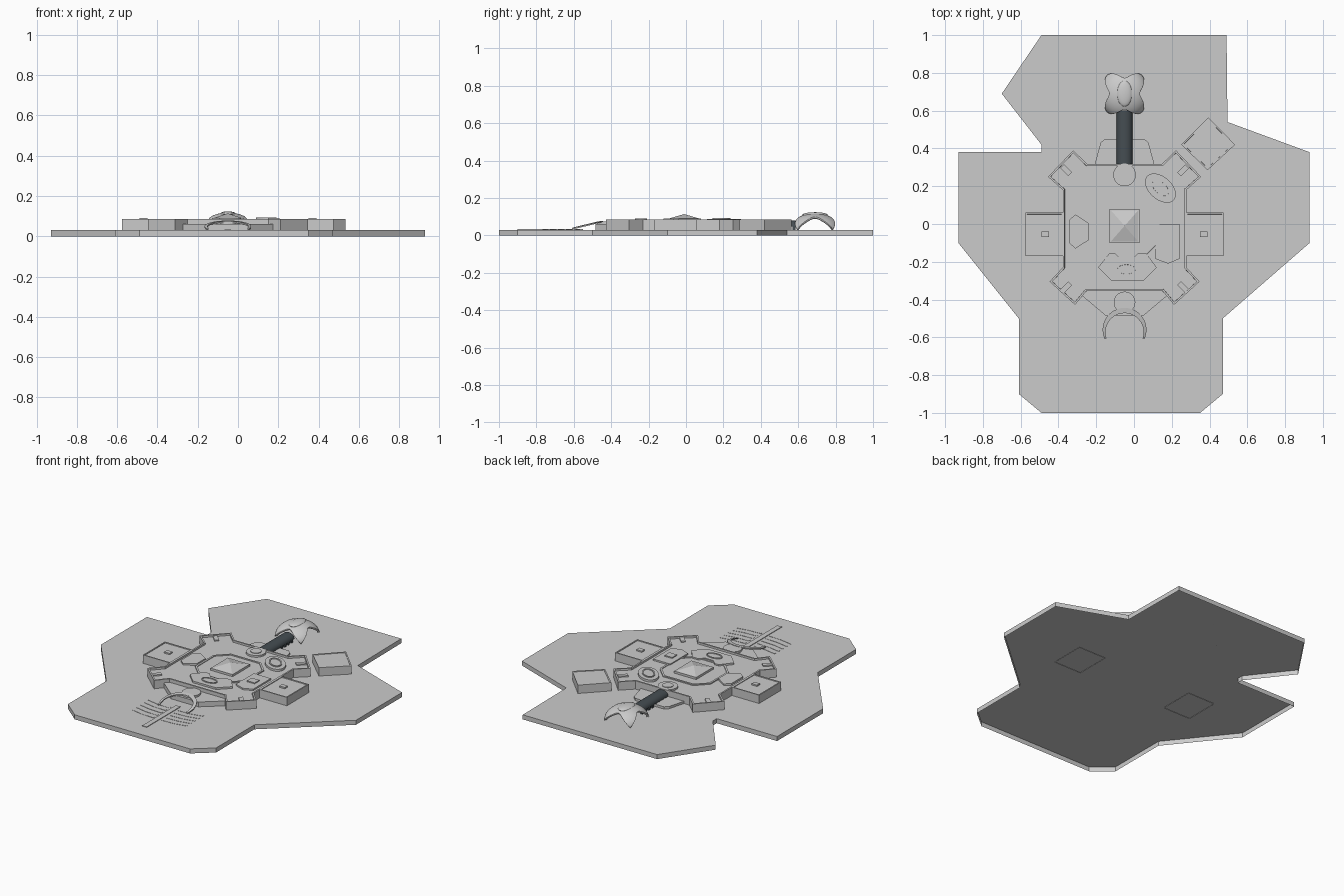
import bpy, bmesh
from math import sin, cos, pi, radians
from mathutils import Matrix

if "Cube" in bpy.data.objects:
    bpy.data.objects.remove(bpy.data.objects["Cube"])

CX = -0.05      # axis of the complex
GROUND = 0.03   # top of the site slab


def finish(name, bm, smooth=False):
    bmesh.ops.recalc_face_normals(bm, faces=bm.faces[:])
    me = bpy.data.meshes.new(name)
    bm.to_mesh(me)
    bm.free()
    ob = bpy.data.objects.new(name, me)
    bpy.context.collection.objects.link(ob)
    if smooth:
        bpy.context.view_layer.objects.active = ob
        bpy.ops.object.select_all(action='DESELECT')
        ob.select_set(True)
        bpy.ops.object.shade_smooth_by_angle(angle=radians(40))
    return ob


def prism(name, pts, z0, z1, rim=0, drop=0):
    """Outline raised from z0 to z1, open below, optional recess behind a rim."""
    bm = bmesh.new()
    n = len(pts)
    low = [bm.verts.new((x, y, z0)) for x, y in pts]
    high = [bm.verts.new((x, y, z1)) for x, y in pts]
    for i in range(n):
        k = (i + 1) % n
        bm.faces.new((low[i], low[k], high[k], high[i]))
    top = bm.faces.new(high)
    bmesh.ops.recalc_face_normals(bm, faces=bm.faces[:])
    if top.normal.z < 0:
        bmesh.ops.reverse_faces(bm, faces=bm.faces[:])
    if rim:
        bmesh.ops.inset_region(bm, faces=[top], thickness=rim, use_even_offset=True)
        bmesh.ops.inset_region(bm, faces=[top], thickness=.0005, use_even_offset=True)
        for v in top.verts:
            v.co.z -= drop
    return finish(name, bm)


def box(name, x0, x1, y0, y1, z0, z1, **kw):
    return prism(name, [(x0, y0), (x1, y0), (x1, y1), (x0, y1)], z0, z1, **kw)


def ellipse(cx, cy, a, b, rot=0, n=32):
    c, s = cos(radians(rot)), sin(radians(rot))
    out = []
    for i in range(n):
        u, v = a * cos(2 * pi * i / n), b * sin(2 * pi * i / n)
        out.append((cx + u * c - v * s, cy + u * s + v * c))
    return out


def mirrored(half):
    return half + [(2 * CX - x, y) for x, y in reversed(half)]


# Site slab, an open shell underneath
prism("site_slab", [(-.49, 1), (-.70, .69), (-.49, .42), (-.49, .38), (-.93, .38),
                    (-.93, -.10), (-.61, -.50), (-.61, -.90), (-.49, -1), (.35, -1),
                    (.47, -.90), (.47, -.50), (.93, -.10), (.93, .38), (.495, .54),
                    (.49, 1)], 0, GROUND)

# Main building with four corner bastions and a parapet
prism("main_building", mirrored([(.152, -.355), (.212, -.428), (.347, -.305), (.277, -.23),
                                 (.277, .18), (.355, .25), (.222, .39), (.147, .317)]),
      GROUND, .085, rim=.01, drop=.012)

# Small block on each bastion
for sx in (-1, 1):
    for y, sy in ((.285, 1), (-.335, -1)):
        c, a = CX + sx * .31, radians(45 * sx * sy)
        prism("bastion_block", [(c + u * cos(a) - v * sin(a), y + u * sin(a) + v * cos(a))
                                for u, v in ((-.03, -.014), (.03, -.014), (.03, .014), (-.03, .014))],
              .072, .081)

# Side annexes and the separate turned block
for sx in (-1, 1):
    a, b = sorted((CX + sx * .325, CX + sx * .525))
    box("side_annex", a, b, -.17, .06, GROUND - .002, .085, rim=.008, drop=.004)
    m = CX + sx * .42
    box("annex_hatch", m - .02, m + .02, -.07, -.04, .08, .09)
prism("turned_block", [(.393, .565), (.25, .42), (.39, .285), (.535, .42)],
      GROUND, .085, rim=.008, drop=.003)

# Octagonal plaza with the pyramid
prism("plaza", mirrored([(.06, -.185), (.135, -.11), (.135, .08), (.06, .155)]),
      .07, .08, rim=.012, drop=.004)
box("pyramid_base", -.13, .03, -.10, .08, .07, .09)
bm = bmesh.new()
base = [bm.verts.new(p + (.09,)) for p in ((-.122, -.092), (.022, -.092), (.022, .072), (-.122, .072))]
tip = bm.verts.new((CX, -.01, .114))
for i in range(4):
    bm.faces.new((base[i], base[(i + 1) % 4], tip))
finish("centre_pyramid", bm)

# Roof structures
prism("west_roof_block", [(-.345, -.10), (-.31, -.13), (-.24, -.085), (-.24, .005),
                          (-.31, .05), (-.345, .02)], .07, .085)
prism("east_roof_block", [(.115, -.185), (.18, -.21), (.24, -.185), (.24, 0), (.115, 0)],
      .07, .083)
box("east_roof_hatch", .15, .205, -.12, -.07, .08, .09)
prism("south_roof_block", [(-.19, -.23), (-.12, -.30), (.05, -.30), (.12, -.23),
                           (.065, -.155), (.02, -.155), (-.01, -.185), (-.07, -.185),
                           (-.10, -.155), (-.13, -.155)], .07, .085)
prism("south_oval", ellipse(-.04, -.24, .055, .032), .08, .09, rim=.007, drop=.004)
prism("east_oval", ellipse(.14, .19, .095, .06, -42), .07, .087)
prism("east_oval_ring", ellipse(.14, .19, .06, .038, -42), .08, .093, rim=.008, drop=.004)
prism("north_drum", ellipse(CX, .26, .06, .06), .07, .085)
prism("north_drum_cap", ellipse(CX, .26, .033, .033), .08, .089)

# Terraces outside the two gates
prism("north_terrace", mirrored([(.108, .315), (.077, .43), (.055, .45)]), GROUND, .045)
prism("south_terrace", mirrored([(.05, -.485), (.175, -.38), (.14, -.345)]), GROUND, .062)
prism("south_drum", ellipse(CX, -.415, .057, .057), GROUND, .075)

# Covered walkway: dark vaulted roof on columns
dark = bpy.data.materials.new("dark_slate")
dark.diffuse_color = (.06, .075, .085, 1)
dark.use_nodes = True
dark.node_tree.nodes["Principled BSDF"].inputs["Base Color"].default_value = dark.diffuse_color
bm = bmesh.new()
vs = [bm.verts.new((CX + .042 * cos(pi * i / 12), .315, .048 + .033 * sin(pi * i / 12)))
      for i in range(13)]
ext = bmesh.ops.extrude_face_region(bm, geom=[bm.faces.new(vs)])['geom']
for v in [g for g in ext if isinstance(g, bmesh.types.BMVert)]:
    v.co.y = .60
finish("walkway_roof", bm, True).data.materials.append(dark)
for i in range(8):
    y = .325 + i * .035
    for sx in (-1, 1):
        x = CX + sx * .034
        box("walkway_column", x - .007, x + .007, y, y + .016, GROUND, .052).data.materials.append(dark)

# Four-legged vault
bm = bmesh.new()
N, M = 64, 14
crown = bm.verts.new((CX, .69, .118))
rings = []
for j in range(1, M + 1):
    ring = []
    for i in range(N):
        t = 2 * pi * i / N
        r = (.107 - .026 * cos(4 * t)) * sin(pi / 2 * j / M)
        z = GROUND + .088 * max(0, 1 - (r / .133) ** 2) ** .5
        ring.append(bm.verts.new((CX + r * cos(t), .69 + 1.03 * r * sin(t), z)))
    rings.append(ring)
for i in range(N):
    k = (i + 1) % N
    bm.faces.new((crown, rings[0][i], rings[0][k]))
    for a, b in zip(rings, rings[1:]):
        bm.faces.new((a[i], b[i], b[k], a[k]))
vault = finish("vault", bm, True)
mod = vault.modifiers.new("thickness", 'SOLIDIFY')
mod.thickness = .012
mod.offset = -1

bm = bmesh.new()
bmesh.ops.create_uvsphere(bm, u_segments=32, v_segments=12, radius=1,
                          matrix=Matrix.Translation((CX, .69, .11)) @
                          Matrix.Diagonal((.04, .068, .014, 1)))
finish("vault_crown", bm, True)

# Tilted horseshoe canopy on the south side
bm = bmesh.new()
cols = []
for i in range(33):
    t = radians(-25 + 230 * i / 32)
    w = .028 * (.35 + .65 * max(0, sin(pi * i / 32)))
    col = []
    for r, dz in ((.116, 0), (.116 - w, .003), (.116 - w, -.004), (.116, -.007)):
        y = -.56 + r * sin(t)
        col.append(bm.verts.new((CX + r * cos(t), y, .038 + .04 * (y + .61) / .165 + dz)))
    cols.append(col)
for a, b in zip(cols, cols[1:]):
    for k in range(4):
        bm.faces.new((a[k], b[k], b[(k + 1) % 4], a[(k + 1) % 4]))
bm.faces.new(cols[0])
bm.faces.new(cols[-1])
finish("horseshoe_canopy", bm, True)

# Path and low stepped rows either side
box("south_path", -.068, -.035, -.90, -.55, GROUND, .034)
for i in range(5):
    y = -.60 - i * .042
    for sx in (-1, 1):
        prism("low_row", [(CX + sx * x, y + d) for x, d in
                          ((.03, 0), (.12, .004), (.20, .02), (.20, .034), (.12, .019), (.03, .015))],
              GROUND, .0318)
